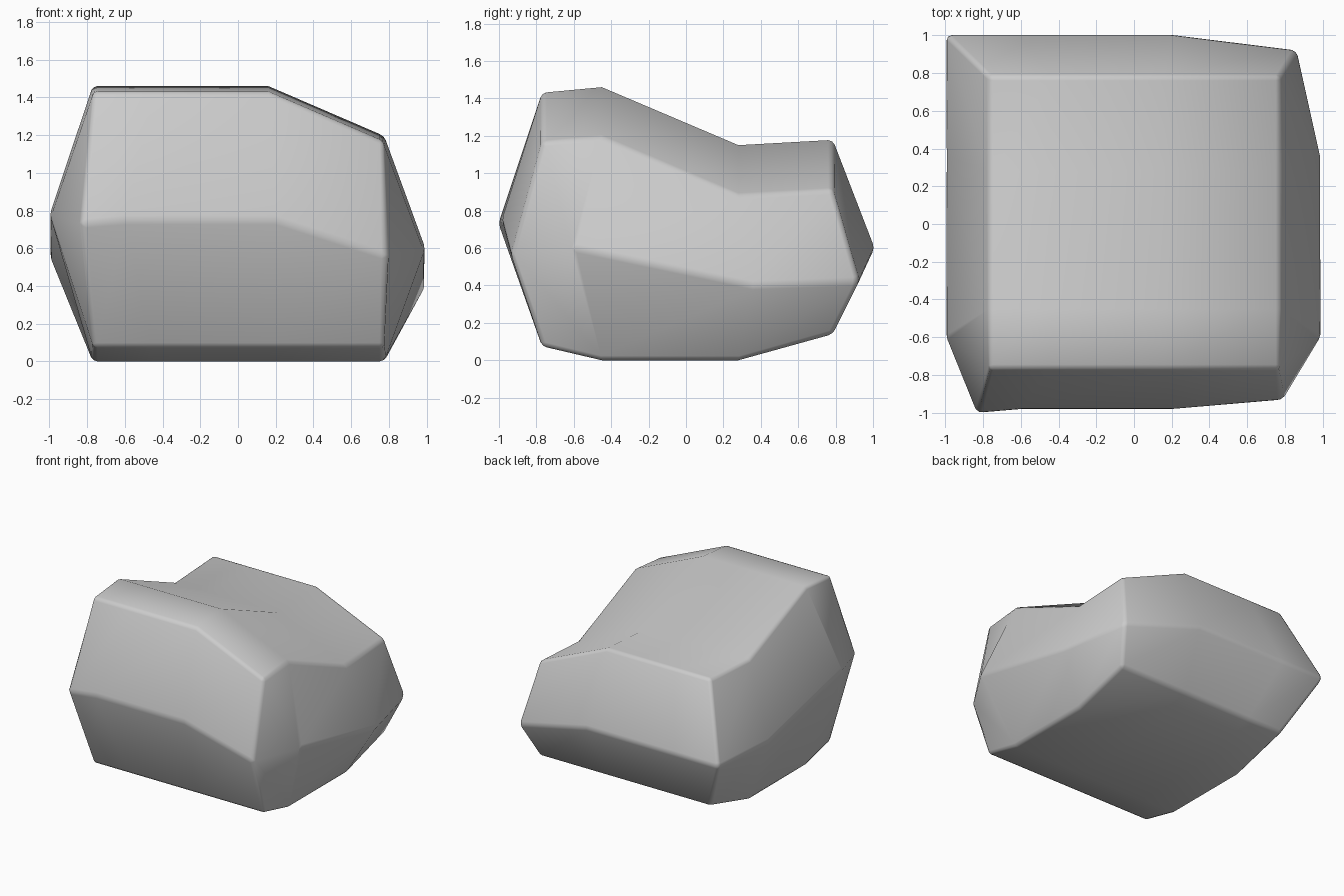
import bpy, bmesh

if "Cube" in bpy.data.objects:
    bpy.data.objects.remove(bpy.data.objects["Cube"])

# Grid stations and height profiles of the boulder
XS = [-0.77, -0.45, 0.16, 0.775]
YS = [-0.77, -0.45, 0.28, 0.785]
TOP_Y = [1.43, 1.46, 1.15, 1.178]   # height along y
TOP_X = [0, 0, 0, -0.265]           # drop along x
BOT_Y = [0.075, 0.0, 0.0, 0.14]

# Perimeter of a 4 x 4 grid, counter-clockwise from the front left corner
RING = ([(i, 0) for i in range(3)] + [(3, j) for j in range(3)]
        + [(i, 3) for i in range(3, 0, -1)] + [(0, j) for j in range(3, 0, -1)])

# Bulging waistline, same order as the perimeter
WAIST = [(-0.83, -1.005, 0.73), (-0.6, -0.985, 0.75), (0.2, -0.985, 0.75),
         (0.785, -0.935, 0.56), (0.993, -0.59, 0.60), (0.993, 0.36, 0.40),
         (0.865, 0.925, 0.42), (0.2, 1.008, 0.60), (-0.6, 1.008, 0.60),
         (-1.0, 1.008, 0.60), (-0.998, 0.36, 0.56), (-0.998, -0.59, 0.78)]

bm = bmesh.new()
top = {(i, j): bm.verts.new((XS[i], YS[j], TOP_Y[j] + TOP_X[i]))
       for i in range(4) for j in range(4)}
bot = {(i, j): bm.verts.new((XS[i], YS[j], BOT_Y[j]))
       for i in range(4) for j in range(4)}
waist = [bm.verts.new(p) for p in WAIST]

# Top and bottom caps
for grid in (top, bot):
    for i in range(3):
        for j in range(3):
            quad = [grid[i, j], grid[i + 1, j], grid[i + 1, j + 1], grid[i, j + 1]]
            bm.faces.new(quad if grid is top else quad[::-1])

# Upper and lower side bands
for k in range(12):
    n = (k + 1) % 12
    bm.faces.new((waist[k], waist[n], top[RING[n]], top[RING[k]]))
    bm.faces.new((bot[RING[k]], bot[RING[n]], waist[n], waist[k]))

bmesh.ops.recalc_face_normals(bm, faces=bm.faces)
mesh = bpy.data.meshes.new("boulder")
bm.to_mesh(mesh)
bm.free()
boulder = bpy.data.objects.new("boulder", mesh)
bpy.context.collection.objects.link(boulder)

# Softened edges
bevel = boulder.modifiers.new("soft_edges", 'BEVEL')
bevel.width = 0.025
bevel.segments = 2
bevel.limit_method = 'ANGLE'
bevel.angle_limit = 0.58

bpy.context.view_layer.objects.active = boulder
boulder.select_set(True)
bpy.ops.object.shade_smooth()
